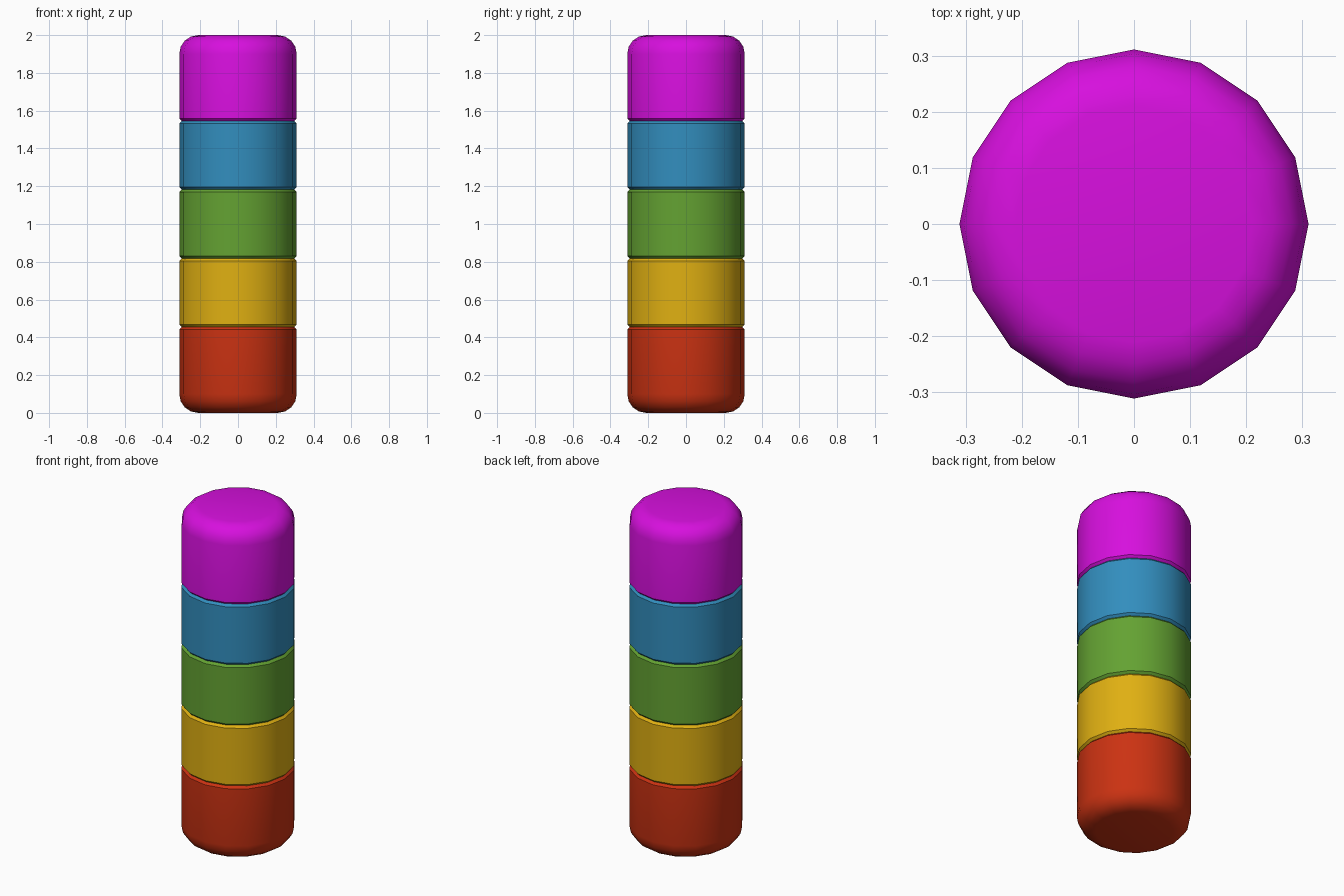
import bpy, bmesh, math

if "Cube" in bpy.data.objects:
    bpy.data.objects.remove(bpy.data.objects["Cube"])

SIDES = 16
R = 0.311       # body radius
ROUND = 0.1     # rounding of the two outer ends
GROOVE = 0.013  # small bevel at each joint


def material(name, rgb):
    m = bpy.data.materials.new(name)
    m.diffuse_color = (*rgb, 1.0)
    m.use_nodes = True
    m.node_tree.nodes["Principled BSDF"].inputs["Base Color"].default_value = m.diffuse_color
    return m


def corner(size, steps):
    """(inset, distance from end) points from the end cap to the side wall."""
    pts = []
    for i in range(steps + 1):
        a = math.pi / 2 * i / steps
        pts.append((size * (1 - math.sin(a)), size * (1 - math.cos(a))))
    return pts


def segment(name, z0, z1, low, high, mat):
    """Closed lathed drum with its own rounding at each end."""
    profile = [(R - i, z0 + d) for i, d in corner(*low)]
    profile += [(R - i, z1 - d) for i, d in reversed(corner(*high))]
    bm = bmesh.new()
    rings = []
    for r, z in profile:
        rings.append([bm.verts.new((r * math.cos(math.tau * k / SIDES),
                                    r * math.sin(math.tau * k / SIDES), z))
                      for k in range(SIDES)])
    for a, b in zip(rings, rings[1:]):
        for k in range(SIDES):
            n = (k + 1) % SIDES
            bm.faces.new((a[k], a[n], b[n], b[k]))
    bm.faces.new(rings[0][::-1])
    bm.faces.new(rings[-1])
    mesh = bpy.data.meshes.new(name)
    bm.to_mesh(mesh)
    bm.free()
    mesh.materials.append(mat)
    ob = bpy.data.objects.new(name, mesh)
    bpy.context.collection.objects.link(ob)
    bpy.ops.object.select_all(action='DESELECT')
    ob.select_set(True)
    bpy.context.view_layer.objects.active = ob
    bpy.ops.object.shade_smooth_by_angle(angle=math.radians(35))


# Stack of coloured drums, bottom to top
end, joint = (ROUND, 4), (GROOVE, 1)
levels = [0, 0.455, 0.818, 1.182, 1.545, 2.0]
parts = [
    ("bottom_segment", "red", (0.60, 0.032, 0.006)),
    ("lower_segment", "yellow", (0.745, 0.434, 0.006)),
    ("middle_segment", "green", (0.127, 0.362, 0.032)),
    ("upper_segment", "blue", (0.032, 0.27, 0.515)),
    ("top_segment", "magenta", (0.68, 0.005, 0.73)),
]
for i, (name, colour, rgb) in enumerate(parts):
    segment(name, levels[i], levels[i + 1],
            end if i == 0 else joint,
            end if i == len(parts) - 1 else joint,
            material(colour, rgb))
